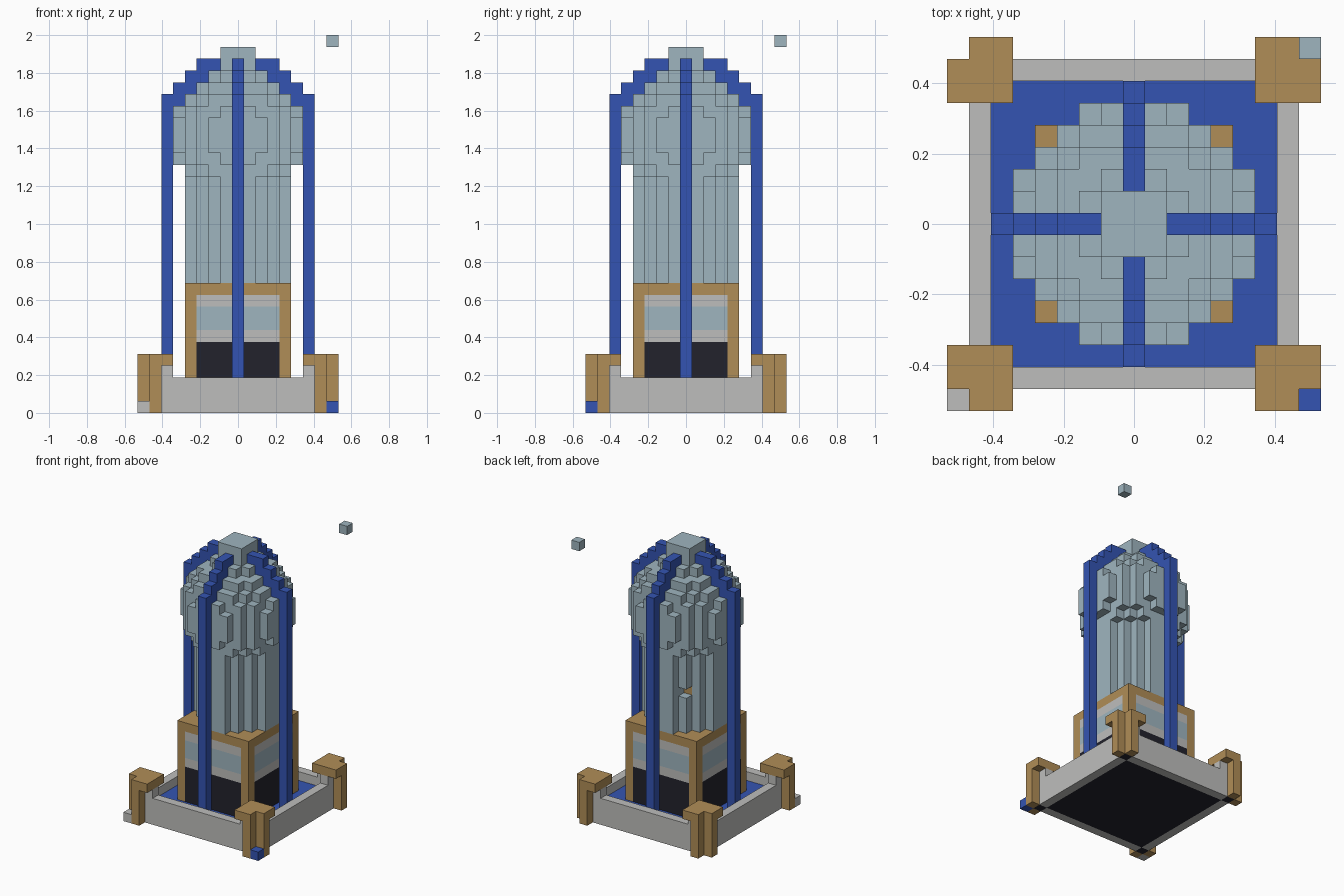
import bpy, bmesh, math
from itertools import product

cube = bpy.data.objects.get("Cube")
if cube:
    bpy.data.objects.remove(cube)

U = 1 / 16  # edge of one block


def material(name, hex_code):
    rgb = [int(hex_code[i:i + 2], 16) / 255 for i in (0, 2, 4)]
    lin = [c / 12.92 if c < 0.04 else ((c + 0.055) / 1.055) ** 2.4 for c in rgb]
    m = bpy.data.materials.new(name)
    m.use_nodes = True
    m.diffuse_color = (*lin, 1)
    m.node_tree.nodes["Principled BSDF"].inputs["Base Color"].default_value = (*lin, 1)
    return m


TAN = material("tan", "B08D57")
STONE = material("light_stone", "BEBEBC")
BLUE = material("blue", "3454B2")
PALE = material("pale_blue", "9FB5BF")
DARK = material("near_black", "22222C")

parts = {}  # part name -> {block: material}
owner = {}  # block -> part name


def put(part, block, mat):
    """Place one block, replacing whatever part held it before."""
    if block in owner:
        del parts[owner[block]][block]
    owner[block] = part
    parts.setdefault(part, {})[block] = mat


def box(part, xs, ys, zs, mat):
    """Fill inclusive block ranges."""
    for block in product(*(range(a, b + 1) for a, b in (xs, ys, zs))):
        put(part, block, mat)


# Plinth: dark underside, blue floor, low stone walls with raised ends
box("base_underside", (-6, 6), (-6, 6), (0, 0), DARK)
box("floor", (-6, 6), (-6, 6), (1, 1), BLUE)
for s in (-7, 7):
    box("walls", (-6, 6), (s, s), (0, 2), STONE)
    box("walls", (s, s), (-6, 6), (0, 2), STONE)
    for e in (-6, 6):
        put("walls", (e, s, 3), STONE)
        put("walls", (s, e, 3), STONE)

# Corner posts: three-block stem under a notched cap
for sx, sy in product((-1, 1), repeat=2):
    for x, y in product((6, 7, 8), repeat=2):
        if (x, y) == (8, 8):
            continue
        if x + y >= 14 and min(x, y) == 7:
            box("corner_posts", (x * sx, x * sx), (y * sy, y * sy), (0, 3), TAN)
        put("corner_posts", (x * sx, y * sy, 4), TAN)
    put("base_underside", (7 * sx, 7 * sy, 0), DARK)

# Tower base: tan frame with flush banded panels
bands = [DARK] * 6 + [STONE, PALE, PALE, STONE, TAN]
for z in range(2, 11):
    box("tower_base", (-4, 4), (-4, 4), (z, z), bands[z])
    for x, y in product((-4, 4), repeat=2):
        put("tower_base", (x, y, z), TAN)

# Octagonal shaft and round head
for x, y, z in product(range(-4, 5), range(-4, 5), range(11, 23)):
    if abs(x) + abs(y) <= 5:
        put("shaft", (x, y, z), PALE)
for x, y, z in product(range(-5, 6), range(-5, 6), range(-5, 6)):
    if x * x + y * y + z * z <= 30:
        put("round_head", (x, y, z + 23), PALE)
box("top_cap", (-1, 1), (-1, 1), (29, 30), PALE)

# Missing block in the shaft with a tan block behind it
del parts["shaft"][(-2, 3, 15)], owner[(-2, 3, 15)]
put("shaft", (-2, 2, 15), TAN)

# Four blue ribs: straight poles, then steps up to the cap
rib = [(6, z) for z in range(2, 27)]
rib += [(5, 26), (5, 27), (4, 27), (4, 28), (3, 28), (3, 29), (2, 29)]
for r, z in rib:
    for x, y in ((r, 0), (-r, 0), (0, r), (0, -r)):
        put("ribs", (x, y, z), BLUE)

# Single blocks at the outer corners
put("stone_corner_block", (-8, -8, 0), STONE)
put("blue_corner_block", (8, -8, 0), BLUE)
put("floating_block", (8, 8, 31), PALE)


def build(part, blocks):
    """Mesh the exposed faces of a part and merge flat regions."""
    bm = bmesh.new()
    verts = {}
    mats = list(dict.fromkeys(blocks.values()))

    def vert(p):
        if p not in verts:
            x, y, z = p
            verts[p] = bm.verts.new(((x - 0.5) * U, (y - 0.5) * U, z * U))
        return verts[p]

    for block, mat in blocks.items():
        for axis, side in product(range(3), (0, 1)):
            near = list(block)
            near[axis] += 2 * side - 1
            if tuple(near) in owner:
                continue
            ring = []
            for b, c in ((0, 0), (1, 0), (1, 1), (0, 1)):
                p = list(block)
                p[axis] += side
                p[(axis + 1) % 3] += b
                p[(axis + 2) % 3] += c
                ring.append(vert(tuple(p)))
            face = bm.faces.new(ring if side else ring[::-1])
            face.material_index = mats.index(mat)
    bmesh.ops.dissolve_limit(bm, angle_limit=math.radians(1), verts=bm.verts,
                             edges=bm.edges, delimit={"MATERIAL"})
    mesh = bpy.data.meshes.new(part)
    bm.to_mesh(mesh)
    bm.free()
    for m in mats:
        mesh.materials.append(m)
    bpy.context.collection.objects.link(bpy.data.objects.new(part, mesh))


for part, blocks in parts.items():
    build(part, blocks)
